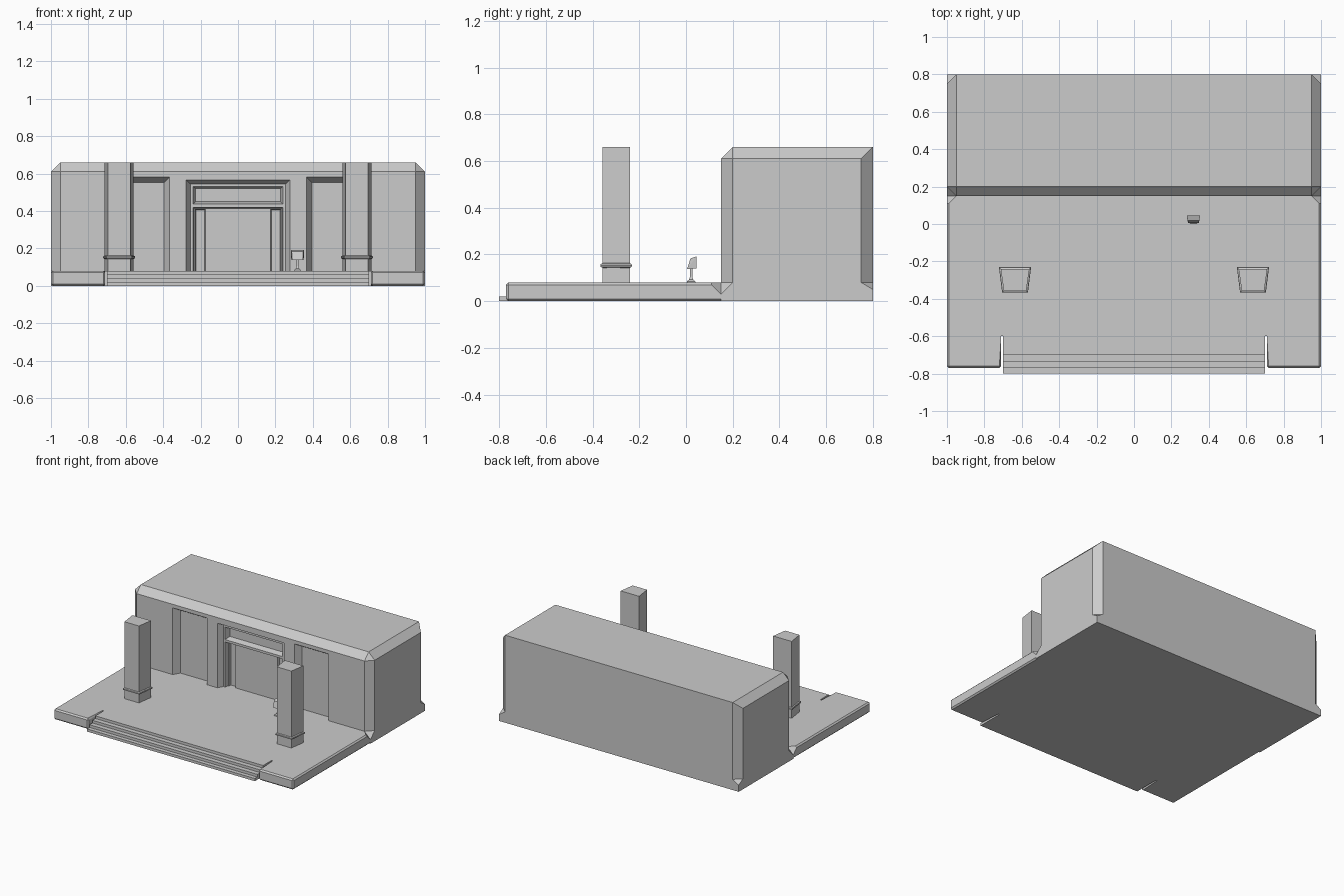
import bpy, bmesh
from mathutils import Vector

if "Cube" in bpy.data.objects:
    bpy.data.objects.remove(bpy.data.objects["Cube"])


def finish(name, bm):
    bmesh.ops.recalc_face_normals(bm, faces=bm.faces[:])
    me = bpy.data.meshes.new(name)
    bm.to_mesh(me)
    bm.free()
    ob = bpy.data.objects.new(name, me)
    bpy.context.collection.objects.link(ob)
    return ob


def hull(name, pts):
    """Convex solid around a few corner points."""
    bm = bmesh.new()
    vs = [bm.verts.new(p) for p in pts]
    bmesh.ops.convex_hull(bm, input=vs)
    bmesh.ops.dissolve_limit(bm, angle_limit=0.01, verts=bm.verts[:], edges=bm.edges[:])
    return finish(name, bm)


def prism(bm, outline, axis, depth):
    """Extrude an outline of 3D points along an axis vector."""
    f = bm.faces.new([bm.verts.new(p) for p in outline])
    r = bmesh.ops.extrude_face_region(bm, geom=[f])
    vs = [v for v in r["geom"] if isinstance(v, bmesh.types.BMVert)]
    bmesh.ops.translate(bm, verts=vs, vec=Vector(axis) * depth)
    bmesh.ops.recalc_face_normals(bm, faces=bm.faces[:])


def slice_off(bm, point, normal):
    """Cut away everything on the normal side and cap the cut."""
    r = bmesh.ops.bisect_plane(bm, geom=bm.verts[:] + bm.edges[:] + bm.faces[:],
                               plane_co=point, plane_no=normal, clear_outer=True)
    es = [e for e in r["geom_cut"] if isinstance(e, bmesh.types.BMEdge)]
    bmesh.ops.holes_fill(bm, edges=[e for e in es if e.is_valid and e.is_boundary])


def loft(name, rings):
    """Skin equal-sized rings of points and cap both ends."""
    bm = bmesh.new()
    rs = [[bm.verts.new(p) for p in r] for r in rings]
    n = len(rs[0])
    for a, b in zip(rs, rs[1:]):
        for i in range(n):
            bm.faces.new((a[i], a[(i + 1) % n], b[(i + 1) % n], b[i]))
    bm.faces.new(rs[0])
    bm.faces.new(rs[-1])
    return finish(name, bm)


# Main block with chamfered edges
bm = bmesh.new()
prism(bm, [(-1, .15, 0), (1, .15, 0), (1, .8, 0), (-1, .8, 0)], (0, 0, 1), .66)
slice_off(bm, (0, .15, .61), (0, -1, 1))
for s in (-1, 1):
    slice_off(bm, (s, 0, .61), (s, 0, 1))
    slice_off(bm, (s, .2, 0), (s, -1, 0))
    slice_off(bm, (s, .75, 0), (s, 1, 0))
    slice_off(bm, (s, .2, .61), (s, -1, 1))
building = finish("building", bm)


# Splayed recesses in the facade
def recess(name, x0, x1, z0, z1, y0, y1, t, bottom_t=0.0):
    pts = []
    k = .01 / (y1 - y0)
    for y, f in ((y0 - .01, -k), (y1, 1)):
        a, b = x0 + t * f, x1 - t * f
        c, d = z0 + bottom_t * f, z1 - t * f
        pts += [(a, y, c), (b, y, c), (b, y, d), (a, y, d)]
    ob = hull(name, pts)
    ob.hide_render = True
    ob.hide_set(True)
    m = building.modifiers.new(name, 'BOOLEAN')
    m.operation = 'DIFFERENCE'
    m.solver = 'EXACT'
    m.object = ob


recess("window_cutter_left", -.65, -.365, .08, .583, .15, .2, .03)
recess("window_cutter_right", .365, .65, .08, .583, .15, .2, .03)
recess("entrance_cutter", -.277, .277, .08, .567, .15, .19, .022)
recess("transom_cutter", -.24, .24, .438, .532, .19, .23, .012, .012)
recess("door_cutter", -.24, .24, .08, .42, .19, .22, .006)
recess("sidelight_cutter_left", -.23, -.175, .08, .41, .22, .24, .005)
recess("sidelight_cutter_right", .175, .23, .08, .41, .22, .24, .005)

# Chamfer stops at the foot of each corner
for s, side in ((-1, "left"), (1, "right")):
    for end, yc, yi, low in (("front", .15, .2, .03), ("back", .8, .75, .05)):
        hull(f"corner_stop_{end}_{side}",
             [(s, yc, 0), (s * .95, yc, 0), (s, yi, 0),
              (s, yc, low), (s * .95, yc, .08), (s, yi, .08)])

# Terrace with a stair bay and fine chamfers
bm = bmesh.new()
prism(bm, [(-1, .15, 0), (-1, -.77, 0), (-.71, -.77, 0), (-.71, -.6, 0),
           (.71, -.6, 0), (.71, -.77, 0), (1, -.77, 0), (1, .15, 0)], (0, 0, 1), .08)
edges = [e for e in bm.edges
         if not all(v.co.y > .14 for v in e.verts)
         and not any(abs(v.co.y + .6) < .001 for v in e.verts if
                     all(abs(w.co.y + .6) < .001 for w in e.verts))]
bmesh.ops.bevel(bm, geom=edges, offset=.01, segments=1, affect='EDGES')
for s in (-1, 1):
    slice_off(bm, (s, .15, .03), (s, 1, 1))
finish("terrace", bm)

# Entrance steps
bm = bmesh.new()
profile = [(-.8, 0), (-.8, .02), (-.77, .02), (-.77, .04), (-.735, .04),
           (-.735, .06), (-.7, .06), (-.7, .08), (-.6, .08), (-.6, 0)]
prism(bm, [(-.7, y, z) for y, z in profile], (1, 0, 0), 1.4)
finish("entrance_steps", bm)


# Tapered pillars with a collar
def trapezoid(cx, z, grow):
    return [(cx - .06 - grow, -.358 - grow, z), (cx + .06 + grow, -.358 - grow, z),
            (cx + .077 + grow, -.24 + grow, z), (cx - .077 - grow, -.24 + grow, z)]


for cx, side in ((-.636, "left"), (.636, "right")):
    loft(f"pillar_{side}", [trapezoid(cx, .07, 0), trapezoid(cx, .66, 0)])
    loft(f"pillar_collar_{side}",
         [trapezoid(cx, z, g) for z, g in
          ((.142, -.002), (.147, .007), (.153, .009), (.159, .007), (.164, -.002))])

# Small information stand: flared square foot and wedge head
sx, sy = .318, .022
loft("stand_post", [[(sx + a * r, sy + b * r, z) for a, b in ((-1, -1), (1, -1), (1, 1), (-1, 1))]
                    for z, r in ((.075, .02), (.085, .018), (.092, .009), (.105, .005), (.142, .005))])
hull("stand_head", [(sx + s * w, y, z) for s in (-1, 1)
                    for y, z, w in ((.005, .138, .029), (.019, .183, .031),
                                    (.045, .192, .036), (.045, .14, .033))])
